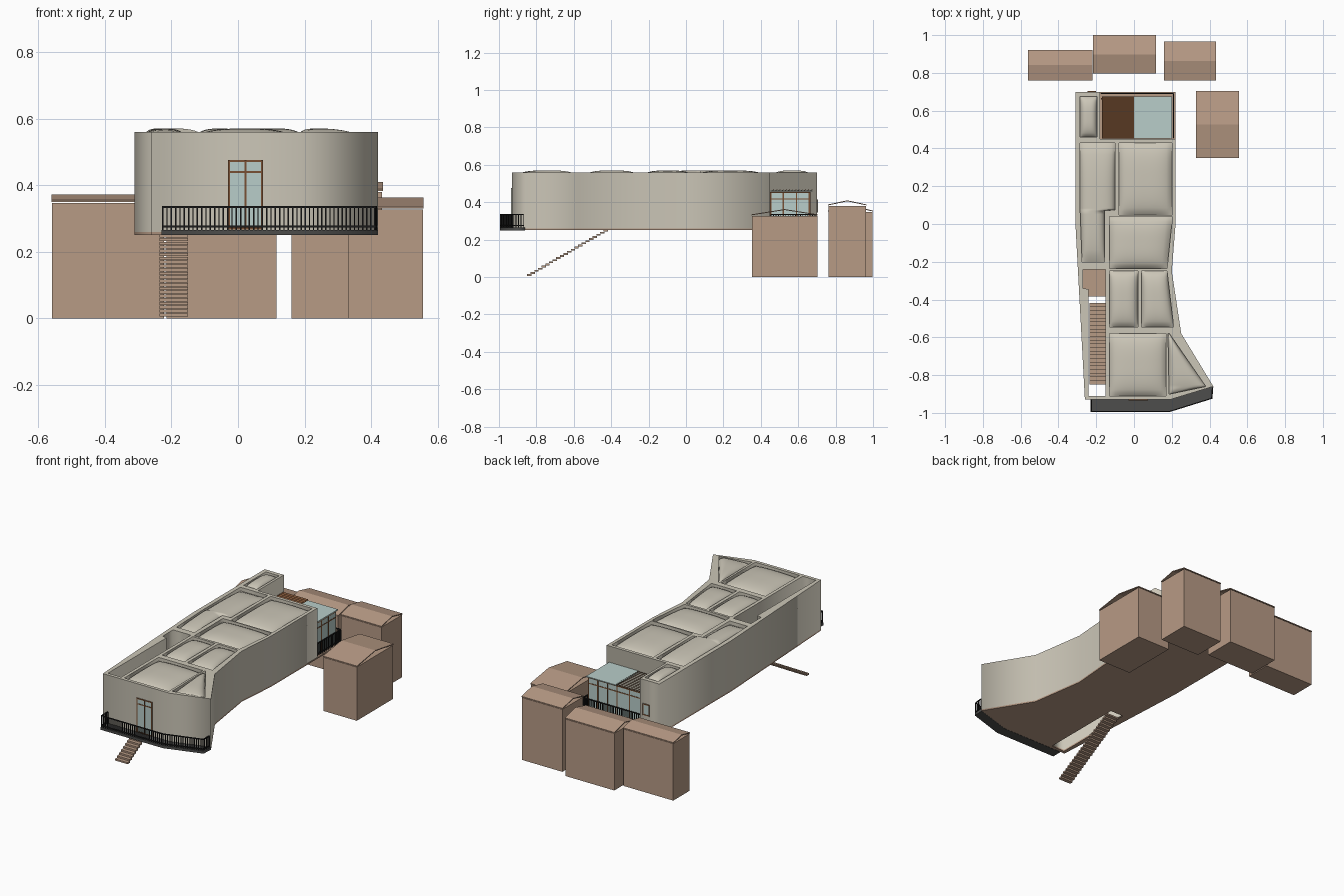
import bpy, bmesh
from mathutils import Vector

cube = bpy.data.objects.get("Cube")
if cube:
    bpy.data.objects.remove(cube)


def material(name, r, g, b):
    m = bpy.data.materials.new(name)
    m.use_nodes = True
    m.diffuse_color = (r, g, b, 1)
    m.node_tree.nodes["Principled BSDF"].inputs["Base Color"].default_value = (r, g, b, 1)
    return m


PLASTER = material("warm plaster", 0.60, 0.565, 0.475)
CLAY = material("clay brown", 0.475, 0.325, 0.235)
GLASS = material("pale glass", 0.48, 0.61, 0.585)
TIMBER = material("dark timber", 0.19, 0.08, 0.033)
SLATE = material("slate grey", 0.075, 0.075, 0.072)
IRON = material("black iron", 0.012, 0.012, 0.012)


def add(name, mesh, mat):
    mesh.materials.clear()
    mesh.materials.append(mat)
    ob = bpy.data.objects.new(name, mesh)
    bpy.context.collection.objects.link(ob)
    return ob


def finish(name, bm, mat):
    bmesh.ops.recalc_face_normals(bm, faces=bm.faces)
    mesh = bpy.data.meshes.new(name)
    bm.to_mesh(mesh)
    bm.free()
    return add(name, mesh, mat)


def sweep(bm, points, vec):
    """Extrude a planar polygon along a vector."""
    face = bm.faces.new([bm.verts.new(p) for p in points])
    out = bmesh.ops.extrude_face_region(bm, geom=[face], use_keep_orig=True)
    verts = [g for g in out["geom"] if isinstance(g, bmesh.types.BMVert)]
    bmesh.ops.translate(bm, verts=verts, vec=vec)


def block(bm, x0, x1, y0, y1, z0, z1):
    sweep(bm, [(x0, y0, z0), (x1, y0, z0), (x1, y1, z0), (x0, y1, z0)], (0, 0, z1 - z0))


def bar(bm, a, b, w):
    """Square bar between two points."""
    a, b = Vector(a), Vector(b)
    d = (b - a).normalized()
    side = d.cross((0, 0, 1))
    side = side.normalized() if side.length > 0.01 else Vector((1, 0, 0))
    up = side.cross(d) * w / 2
    side = side * w / 2
    sweep(bm, [a + side + up, a - side + up, a - side - up, a + side - up], b - a)


def plan(name, loops, z0, z1, mat):
    """Solid from a plan outline; later loops become holes."""
    cu = bpy.data.curves.new(name + "_plan", "CURVE")
    cu.dimensions = "2D"
    cu.fill_mode = "BOTH"
    cu.extrude = (z1 - z0) / 2
    for loop in loops:
        sp = cu.splines.new("POLY")
        sp.points.add(len(loop) - 1)
        for p, (x, y) in zip(sp.points, loop):
            p.co = (x, y, 0, 1)
        sp.use_cyclic_u = True
    tmp = bpy.data.objects.new(name + "_plan", cu)
    bpy.context.collection.objects.link(tmp)
    dg = bpy.context.evaluated_depsgraph_get()
    mesh = bpy.data.meshes.new_from_object(tmp.evaluated_get(dg))
    bpy.data.objects.remove(tmp)
    ob = add(name, mesh, mat)
    ob.location.z = (z0 + z1) / 2
    return ob


# Rooms as rows of (y, left x, right x)
ROOMS = {
    "tower": [(0.46, -0.285, -0.195), (0.675, -0.285, -0.195)],
    "long_west": [(-0.20, -0.275, -0.155), (0.07, -0.285, -0.155),
                  (0.075, -0.285, -0.10), (0.43, -0.285, -0.10)],
    "north_east": [(0.047, -0.08, 0.20), (0.43, -0.08, 0.20)],
    "middle_east": [(-0.235, -0.13, 0.175), (0.0, -0.13, 0.20), (0.04, -0.13, 0.20)],
    "small_west": [(-0.545, -0.13, 0.02), (-0.25, -0.13, 0.02)],
    "small_east": [(-0.545, 0.04, 0.21), (-0.25, 0.04, 0.175)],
    "front": [(-0.91, -0.13, 0.17), (-0.58, -0.13, 0.17)],
    "wedge": [(-0.90, 0.185, 0.19), (-0.86, 0.185, 0.38), (-0.58, 0.18, 0.187)],
}
STAIRWELL = [(-0.91, -0.24, -0.15), (-0.345, -0.24, -0.15),
             (-0.34, -0.27, -0.15), (-0.24, -0.27, -0.15)]


def outline(rows):
    return [(r, y) for y, l, r in rows] + [(l, y) for y, l, r in reversed(rows)]


# Walls and roof beams
SOUTH = [(-0.31, 0.0), (-0.26, -0.93), (0.19, -0.93), (0.42, -0.86),
         (0.25, -0.58), (0.20, -0.25), (0.22, 0.0)]
shell = SOUTH + [(0.22, 0.45), (-0.18, 0.45), (-0.18, 0.70), (-0.31, 0.70)]
plan("walls", [shell, outline(STAIRWELL)] + [outline(r) for r in ROOMS.values()],
     0.26, 0.56, PLASTER)

# Floor with stair opening
stair_hole = [(-0.24, -0.91), (-0.15, -0.91), (-0.15, -0.385), (-0.24, -0.385)]
plan("floor", [SOUTH + [(0.22, 0.70), (-0.31, 0.70)], stair_hole], 0.251, 0.26, CLAY)


# Cushion shaped roof panels
def pillow(name, rows, n=20):
    y0, y1 = rows[0][0], rows[-1][0]
    ys = sorted({y0 + (y1 - y0) * i / n for i in range(n + 1)} | {r[0] for r in rows})
    bm = bmesh.new()
    grid = []
    for y in ys:
        a, b = next((p, q) for p, q in zip(rows, rows[1:]) if y <= q[0] + 1e-6)
        t = (y - a[0]) / (b[0] - a[0])
        l, r = a[1] + (b[1] - a[1]) * t, a[2] + (b[2] - a[2]) * t
        v = abs(2 * (y - y0) / (y1 - y0) - 1)
        line = []
        for i in range(n + 1):
            u = abs(2 * i / n - 1)
            z = 0.538 + 0.032 * (max(0, (1 - u ** 3) * (1 - v ** 3))) ** 0.6
            line.append(bm.verts.new((l + (r - l) * i / n, y, z)))
        grid.append(line)
    for p, q in zip(grid, grid[1:]):
        for i in range(n):
            bm.faces.new((p[i], p[i + 1], q[i + 1], q[i]))
    ob = finish(name, bm, PLASTER)
    ob.data.polygons.foreach_set("use_smooth", [True] * len(ob.data.polygons))


for room, rows in ROOMS.items():
    pillow(room + "_roof_panel", rows)

# Stairs
bm = bmesh.new()
STEPS = 22
for i in range(STEPS):
    y, z = -0.85 + 0.0195 * i, 0.006 + 0.0113 * i
    block(bm, -0.235, -0.15, y, y + 0.023, z, z + 0.0095)
finish("stairs", bm, CLAY)

# Front balcony
plan("balcony_slab", [[(-0.23, -0.93), (-0.23, -0.995), (0.19, -0.995), (0.415, -0.925),
                       (0.42, -0.86), (0.19, -0.93)]], 0.25, 0.266, SLATE)


def railing(name, path, z0, z1, step=0.013, w=0.004):
    bm = bmesh.new()
    for a, b in zip(path, path[1:]):
        a, b = Vector((*a, 0)), Vector((*b, 0))
        for z in (z0 + 0.012, z1):
            bar(bm, a + Vector((0, 0, z)), b + Vector((0, 0, z)), w * 1.4)
        n = max(1, round((b - a).length / step))
        for i in range(n + 1):
            p = a.lerp(b, i / n)
            bar(bm, (p.x, p.y, z0), (p.x, p.y, z1), w)
    finish(name, bm, IRON)


railing("balcony_railing", [(-0.226, -0.932), (-0.226, -0.992), (0.19, -0.992),
                            (0.411, -0.923), (0.415, -0.868)], 0.264, 0.335)
railing("terrace_railing", [(-0.175, 0.69), (0.21, 0.69), (0.21, 0.455)], 0.26, 0.335)


# Glazing with timber frames, in a plane facing x or y
def glazing(name, axis, at, lo, hi, z0, z1, posts, transoms, w=0.006):
    def slab(bm, a, b, c, d, t):
        if axis == "y":
            block(bm, a, b, at - t, at + t, c, d)
        else:
            block(bm, at - t, at + t, a, b, c, d)
    bm = bmesh.new()
    slab(bm, lo, hi, z0, z1, 0.002)
    finish(name + "_glass", bm, GLASS)
    bm = bmesh.new()
    for p in [lo + w / 2, hi - w / 2] + posts:
        slab(bm, p - w / 2, p + w / 2, z0, z1, 0.004)
    for z in [z0 + w / 2, z1 - w / 2] + transoms:
        slab(bm, lo, hi, z - w / 2, z + w / 2, 0.0035)
    finish(name + "_frame", bm, TIMBER)


glazing("balcony_door", "y", -0.931, -0.03, 0.075, 0.267, 0.475, [0.022], [0.44])
glazing("tower_window", "y", 0.701, -0.245, -0.20, 0.345, 0.415, [], [])
glazing("sunroom_back", "y", 0.662, -0.175, 0.195, 0.26, 0.455,
        [-0.085, 0.0, 0.065, 0.13], [0.418])
glazing("sunroom_side", "x", 0.195, 0.45, 0.662, 0.26, 0.455, [0.52, 0.59], [0.418])

# Sunroom roof: glass half and louvred half
bm = bmesh.new()
block(bm, 0.0, 0.202, 0.452, 0.675, 0.456, 0.462)
finish("sunroom_glass_roof", bm, GLASS)
bm = bmesh.new()
for i in range(13):
    y = 0.452 + 0.017 * i
    sweep(bm, [(-0.17, y, 0.456), (-0.17, y + 0.019, 0.466),
               (-0.17, y + 0.019, 0.469), (-0.17, y, 0.459)], (0.17, 0, 0))
finish("sunroom_louvres", bm, TIMBER)


# Neighbouring sheds with thin pitched roofs
def shed(name, x0, x1, y0, y1, eave, ridge):
    bm = bmesh.new()
    block(bm, x0 + 0.002, x1 - 0.002, y0 + 0.002, y1 - 0.002, 0, eave - 0.003)
    finish(name + "_walls", bm, CLAY)
    bm = bmesh.new()
    ym, t = (y0 + y1) / 2, 0.005
    sweep(bm, [(x0, y0, eave), (x0, ym, ridge - t), (x0, y1, eave),
               (x0, y1, eave + t), (x0, ym, ridge), (x0, y0, eave + t)], (x1 - x0, 0, 0))
    finish(name + "_roof", bm, CLAY)


shed("west_shed", -0.56, -0.22, 0.76, 0.922, 0.35, 0.372)
shed("middle_shed", -0.217, 0.117, 0.797, 1.0, 0.35, 0.38)
shed("east_shed", 0.158, 0.435, 0.76, 0.965, 0.383, 0.41)
shed("side_shed", 0.328, 0.557, 0.35, 0.705, 0.33, 0.363)
